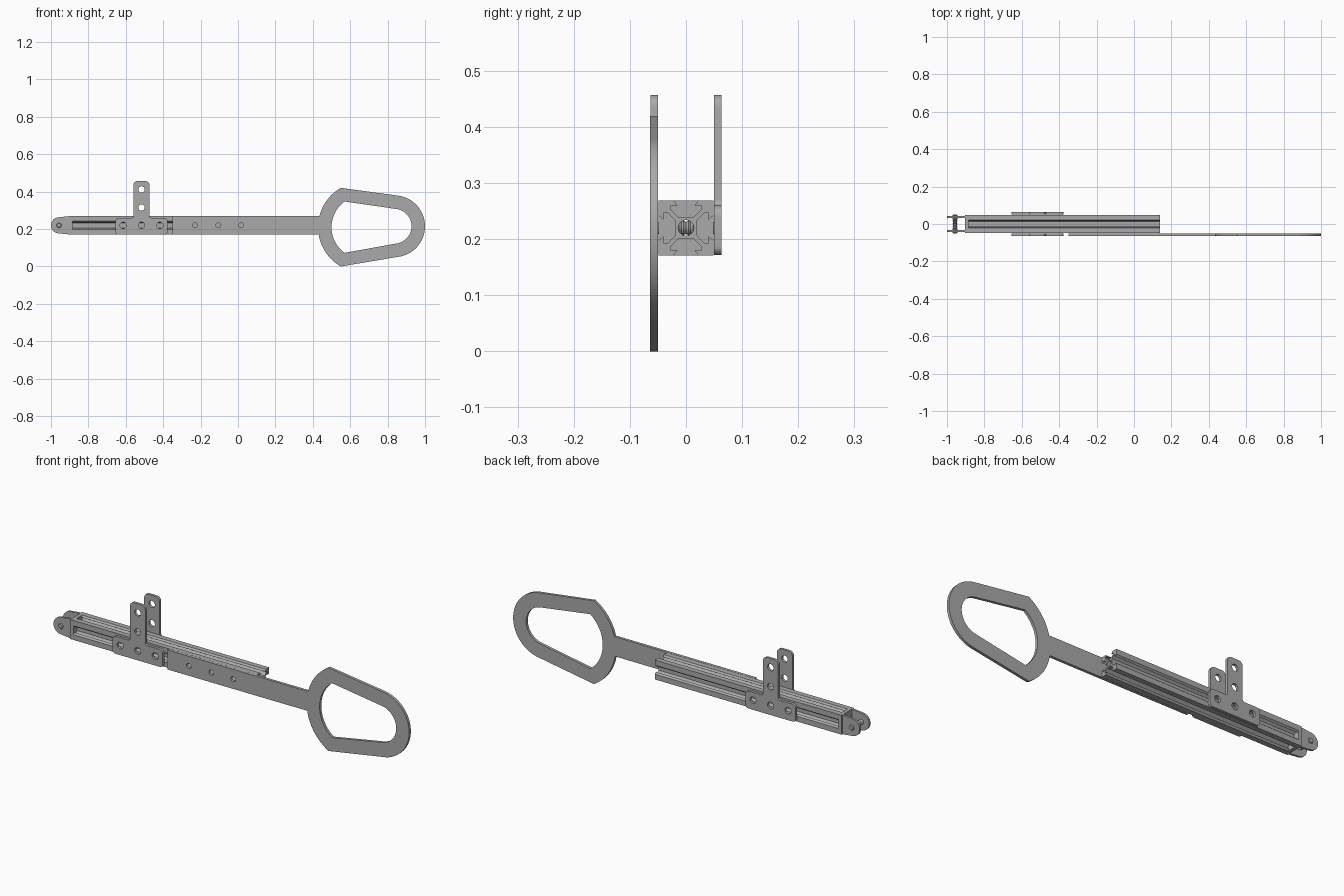
import bpy
import bmesh
from math import pi, sin, cos, tan, radians
from mathutils import Matrix, Vector

cube = bpy.data.objects.get("Cube")
if cube:
    bpy.data.objects.remove(cube, do_unlink=True)

metal = bpy.data.materials.new("grey metal")
metal.use_nodes = True
GREY = (0.4, 0.4, 0.4, 1)
metal.diffuse_color = GREY
metal.node_tree.nodes["Principled BSDF"].inputs["Base Color"].default_value = GREY

MID = 0.22      # height of the rail axis
HALF = 0.049    # half width of the rail


def arc(cx, cy, r, a0, a1, n=20):
    return [(cx + r * cos(a0 + (a1 - a0) * i / n), cy + r * sin(a0 + (a1 - a0) * i / n))
            for i in range(n + 1)]


def circle(cx, cy, r, n=24):
    return arc(cx, cy, r, 0, 2 * pi, n)[:-1]


def rounded(corners, n=6):
    """Outline with each (x, y, radius) corner replaced by an arc."""
    out = []
    for i, (x, y, r) in enumerate(corners):
        p = Vector((x, y))
        a = (Vector(corners[i - 1][:2]) - p).normalized()
        b = (Vector(corners[(i + 1) % len(corners)][:2]) - p).normalized()
        if r == 0:
            out.append((x, y))
            continue
        half = a.angle(b) / 2
        mid = p + (a + b).normalized() * r / sin(half)
        s, e = p + a * r / tan(half) - mid, p + b * r / tan(half) - mid
        for k in range(n + 1):
            d = s.lerp(e, k / n).normalized() * r
            out.append(tuple(mid + d))
    return out


def finish(name, mesh):
    mesh.materials.clear()
    mesh.materials.append(metal)
    obj = bpy.data.objects.new(name, mesh)
    bpy.context.collection.objects.link(obj)
    bpy.ops.object.select_all(action="DESELECT")
    obj.select_set(True)
    bpy.context.view_layer.objects.active = obj
    bpy.ops.object.shade_smooth_by_angle(angle=radians(30))
    return obj


def extrude(name, loops, lo, hi, axis):
    """Fill an outline with holes and extrude it along x or y."""
    curve = bpy.data.curves.new(name, "CURVE")
    curve.dimensions = "2D"
    curve.fill_mode = "BOTH"
    curve.extrude = (hi - lo) / 2
    for loop in loops:
        spline = curve.splines.new("POLY")
        spline.points.add(len(loop) - 1)
        for point, (x, y) in zip(spline.points, loop):
            point.co = (x, y, 0, 1)
        spline.use_cyclic_u = True
    temp = bpy.data.objects.new("temp", curve)
    bpy.context.collection.objects.link(temp)
    bpy.context.view_layer.update()
    mesh = bpy.data.meshes.new_from_object(temp.evaluated_get(bpy.context.evaluated_depsgraph_get()))
    bpy.data.objects.remove(temp, do_unlink=True)
    mid = (lo + hi) / 2
    if axis == "y":
        matrix = Matrix.Translation((0, mid, 0)) @ Matrix.Rotation(pi / 2, 4, "X")
    else:
        matrix = Matrix(((0, 0, 1, mid), (1, 0, 0, 0), (0, 1, 0, 0), (0, 0, 0, 1)))
    mesh.transform(matrix)
    bm = bmesh.new()
    bm.from_mesh(mesh)
    bmesh.ops.remove_doubles(bm, verts=bm.verts, dist=1e-5)
    bmesh.ops.recalc_face_normals(bm, faces=bm.faces)
    bm.to_mesh(mesh)
    bm.free()
    return finish(name, mesh)


# Slotted rail: one side of the section, turned four times
half_slot = [(-HALF, HALF), (-0.0225, HALF), (-0.015, 0.04), (-0.027, 0.04),
             (-0.027, 0.033), (-0.0135, 0.0195)]
side = half_slot + [(-u, v) for u, v in reversed(half_slot[1:])]
section = []
for k in range(4):
    c, s = cos(-k * pi / 2), sin(-k * pi / 2)
    section += [(u * c - v * s, MID + u * s + v * c) for u, v in side]
bore = circle(0, MID, 0.014)
extrude("rail", [section, bore], -0.887, 0.14, "x")

# End cap with bore
cap = [(-HALF, MID - HALF), (HALF, MID - HALF), (HALF, MID + HALF), (-HALF, MID + HALF)]
extrude("end_cap", [cap, bore], -0.903, -0.885, "x")

# Clevis lugs and threaded pin
PIN_X = -0.957
lug = [(-0.9, MID + HALF)] + arc(PIN_X, MID, 0.043, pi * 0.53, pi * 1.47) + [(-0.9, MID - HALF)]
for name, lo in (("front_lug", -0.043), ("back_lug", 0.032)):
    extrude(name, [lug, circle(PIN_X, MID, 0.012)], lo, lo + 0.011, "y")

bm = bmesh.new()
RIDGES = 24
rings = []
for i in range(RIDGES + 1):
    y = -0.05 + 0.1 * i / RIDGES
    r = 0.0135 if i % 2 else 0.0105
    rings.append([bm.verts.new((x, y, z)) for x, z in circle(PIN_X, MID, r, 16)])
for a, b in zip(rings, rings[1:]):
    for j in range(16):
        bm.faces.new((a[j], a[j - 1], b[j - 1], b[j]))
bm.faces.new(rings[0])
bm.faces.new(rings[-1])
bmesh.ops.recalc_face_normals(bm, faces=bm.faces)
pin_mesh = bpy.data.meshes.new("clevis_pin")
bm.to_mesh(pin_mesh)
bm.free()
finish("clevis_pin", pin_mesh)

# T-shaped brackets on both sides
BX = -0.516
right_half = [(BX + 0.14, 0.172, 0.015), (BX + 0.14, 0.26, 0.02),
              (BX + 0.043, 0.26, 0.01), (BX + 0.043, 0.457, 0.022)]
tee = rounded(right_half + [(2 * BX - x, z, r) for x, z, r in reversed(right_half)])
holes = [circle(BX + d, MID, 0.017) for d in (-0.098, 0, 0.098)]
holes += [circle(BX, z, 0.017) for z in (0.315, 0.412)]
for name, lo in (("front_bracket", -0.063), ("back_bracket", 0.05)):
    extrude(name, [tee] + holes, lo, lo + 0.013, "y")

# Handle bar with open loop grip
HX, HZ = 0.67, 0.21
TIP = radians(83)
outer = [(-0.35, 0.171), (0.3, 0.171)]
outer += arc(HX, HZ, 0.242, pi + 0.16, pi + 1.05)
outer += arc(0.835, 0.215, 0.165, -TIP, TIP, 32)
outer += arc(HX, HZ, 0.242, pi - 1.05, pi - 0.25)
outer += [(-0.35, 0.269)]
window = arc(HX, HZ, 0.17, pi - 0.94, pi + 0.94) + arc(0.835, 0.215, 0.093, -TIP, TIP, 28)
bolt_holes = [circle(x, MID, 0.013) for x in (-0.23, -0.105, 0.017)]
extrude("handle", [outer, window] + bolt_holes, -0.064, -0.05, "y")
